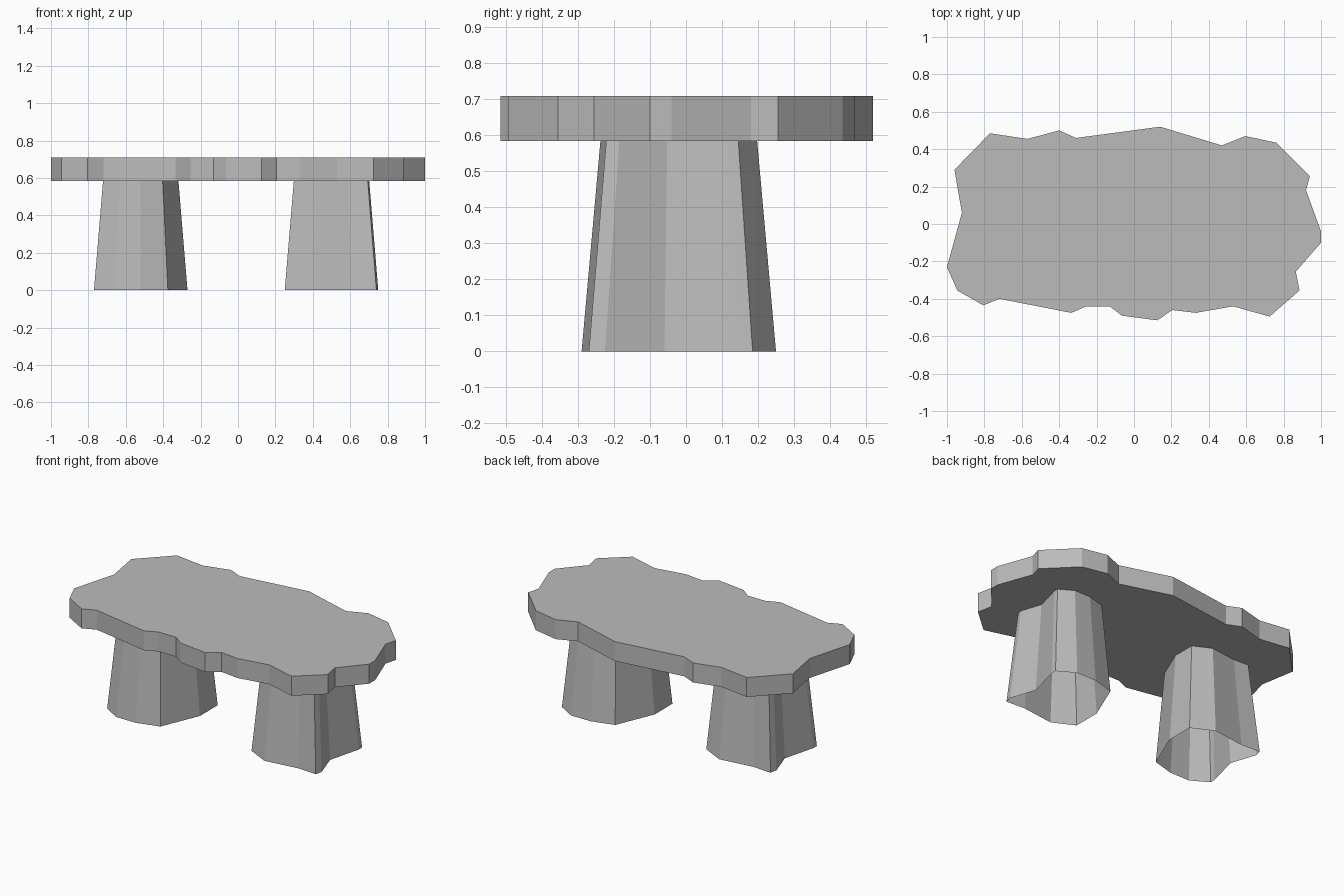
import bpy
import bmesh
import math
from mathutils import Matrix, Vector

default_cube = bpy.data.objects.get("Cube")
if default_cube:
    bpy.data.objects.remove(default_cube, do_unlink=True)

# One plain stone colour for every part
stone = bpy.data.materials.new("grey_stone")
stone.use_nodes = True
stone_colour = (0.5, 0.5, 0.5, 1)
stone.diffuse_color = stone_colour
stone.node_tree.nodes["Principled BSDF"].inputs["Base Color"].default_value = stone_colour

SLAB_BOTTOM = 0.585
SLAB_TOP = 0.71
LEG_TAPER = 0.806


def add_prism(name, outline, bottom, top, taper=1.0, pivot=(0, 0), open_base=False):
    """Extrude an outline upwards, narrowing it towards the pivot."""
    mesh = bpy.data.meshes.new(name)
    bm = bmesh.new()
    base = bm.faces.new([bm.verts.new((x, y, bottom)) for x, y in outline])
    extruded = bmesh.ops.extrude_face_region(bm, geom=[base], use_keep_orig=True)
    upper = [g for g in extruded["geom"] if isinstance(g, bmesh.types.BMVert)]
    bmesh.ops.translate(bm, verts=upper, vec=(0, 0, top - bottom))
    bmesh.ops.scale(bm, verts=upper, vec=(taper, taper, 1),
                    space=Matrix.Translation((-pivot[0], -pivot[1], 0)))
    bmesh.ops.recalc_face_normals(bm, faces=bm.faces)
    if open_base:
        underside = [f for f in bm.faces if all(v.co.z < bottom + 0.01 for v in f.verts)]
        bmesh.ops.delete(bm, geom=underside, context="FACES_ONLY")
    bm.to_mesh(mesh)
    bm.free()
    mesh.materials.append(stone)
    part = bpy.data.objects.new(name, mesh)
    bpy.context.collection.objects.link(part)
    return part


# Rough-edged slab, outlined from the back right corner round to the left end
slab_outline = [
    (-.77, .485), (-.57, .455), (-.4, .5), (-.31, .46), (.14, .52), (.47, .42),
    (.595, .47), (.76, .435), (.94, .255), (.92, .18), (1, -.04), (1, -.1),
    (.865, -.255), (.885, -.355), (.725, -.495), (.53, -.44), (.33, -.475),
    (.205, -.46), (.125, -.515), (-.065, -.49), (-.13, -.44), (-.255, -.44),
    (-.335, -.475), (-.72, -.4), (-.805, -.435), (-.945, -.355), (-1, -.23),
    (-.92, .06), (-.96, .29),
]
add_prism("table_slab", slab_outline, SLAB_BOTTOM, SLAB_TOP)

# Tapered, hollow-based legs: the second is the first turned half round
leg_outline = [
    (.25, -.22), (.39, -.29), (.61, -.262), (.74, -.27), (.75, -.225),
    (.695, -.06), (.75, .15), (.75, .185), (.64, .25), (.5, .25),
    (.355, .21), (.25, -.04),
]
leg_centre = Vector((.5, -.02))
other_centre = Vector((-.52, -.02))
for name, centre, angle in (("left_leg", leg_centre, 0),
                            ("right_leg", other_centre, math.pi)):
    turn = Matrix.Rotation(angle, 2)
    outline = [centre + turn @ (Vector(p) - leg_centre) for p in leg_outline]
    add_prism(name, outline, 0, SLAB_BOTTOM, LEG_TAPER, centre, open_base=True)
